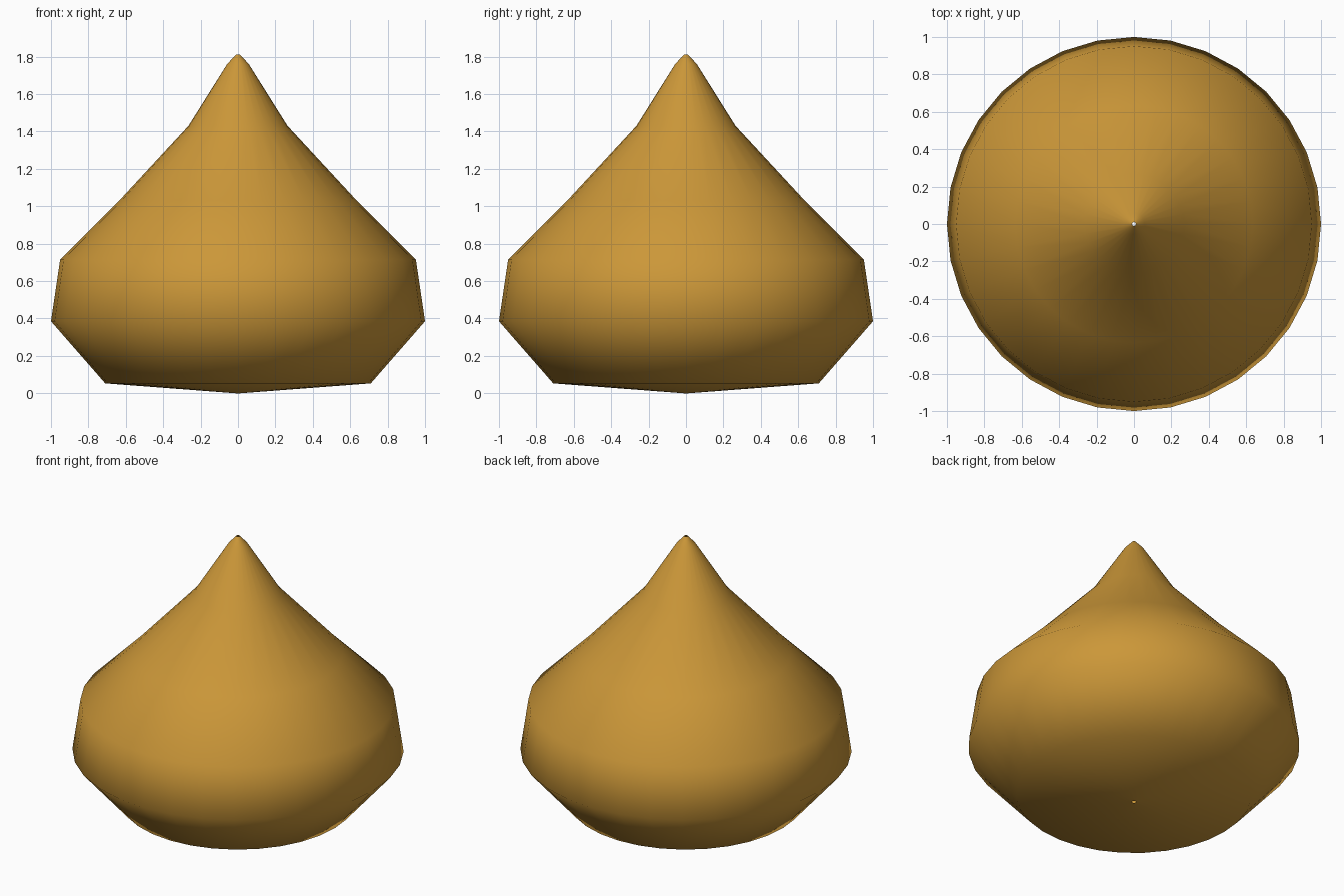
import bpy, bmesh
from math import cos, sin, pi

if "Cube" in bpy.data.objects:
    bpy.data.objects.remove(bpy.data.objects["Cube"])

SIDES = 32
# Profile (radius, height) from the underside to the tip; both ends keep a pinhole
PROFILE = [(0.012, 0.0), (0.71, 0.053), (1.0, 0.385), (0.951, 0.715),
           (0.635, 1.03), (0.265, 1.43), (0.058, 1.76), (0.01, 1.812)]

# Lathed drop body
bm = bmesh.new()
rings = [[bm.verts.new((r * cos(2 * pi * i / SIDES), r * sin(2 * pi * i / SIDES), z))
          for i in range(SIDES)] for r, z in PROFILE]
for low, high in zip(rings, rings[1:]):
    for i in range(SIDES):
        j = (i + 1) % SIDES
        bm.faces.new((low[i], low[j], high[j], high[i])).smooth = True

mesh = bpy.data.meshes.new("drop_body")
bm.to_mesh(mesh)
bm.free()
body = bpy.data.objects.new("drop_body", mesh)
bpy.context.collection.objects.link(body)

# Golden brown colour
mat = bpy.data.materials.new("golden_brown")
mat.diffuse_color = (0.6, 0.31, 0.04, 1)
mat.use_nodes = True
mat.node_tree.nodes["Principled BSDF"].inputs["Base Color"].default_value = mat.diffuse_color
mesh.materials.append(mat)
